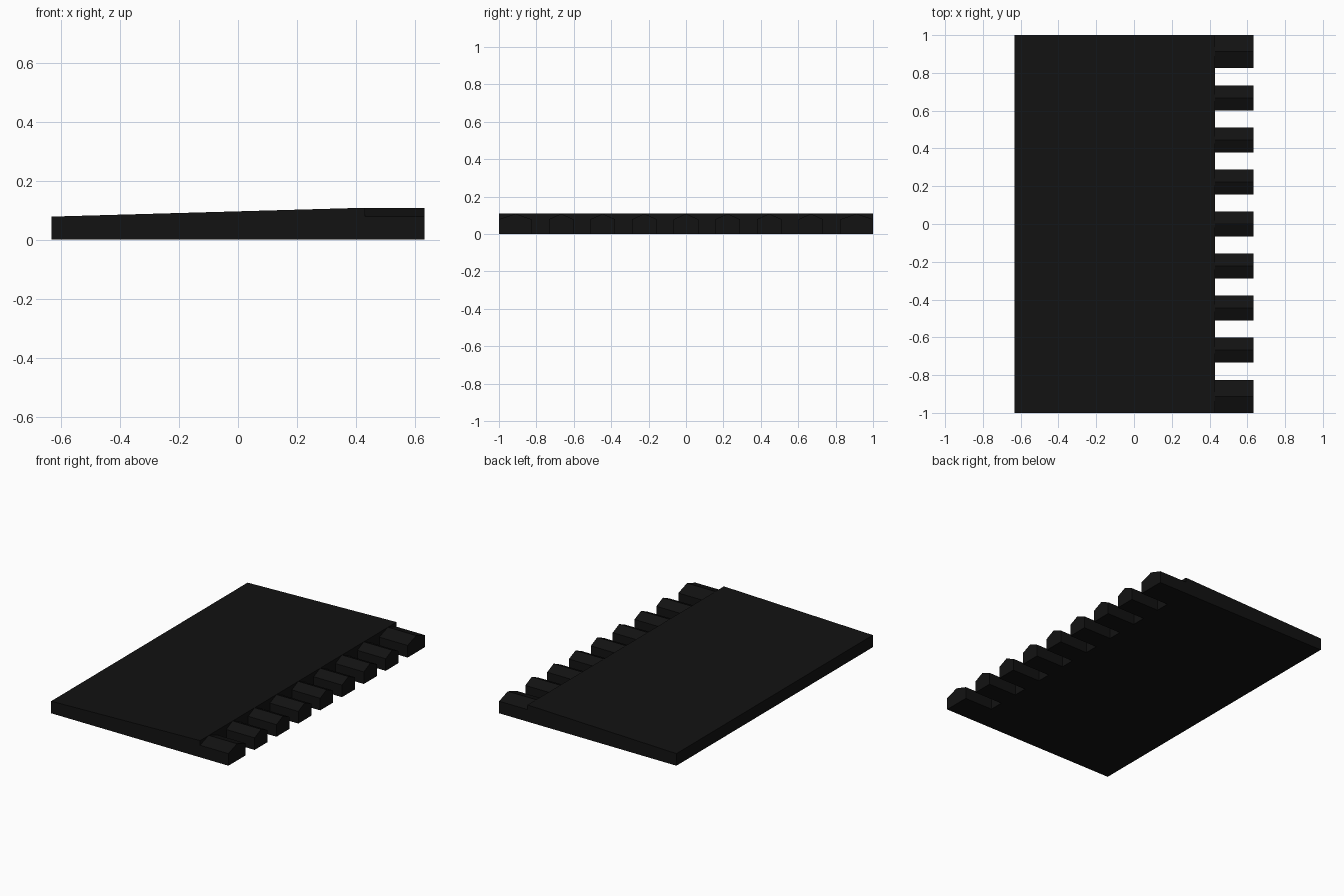
import bpy
import bmesh

if "Cube" in bpy.data.objects:
    bpy.data.objects.remove(bpy.data.objects["Cube"])

BACK_X, STEP_X, TIP_X = -0.632, 0.43, 0.632
EAVE_Z, TOP_Z = 0.078, 0.108
PITCH, HALF_TOOTH = 0.2225, 0.066

mat = bpy.data.materials.new("black_plastic")
mat.diffuse_color = (0.006, 0.006, 0.006, 1)
mat.use_nodes = True
mat.node_tree.nodes["Principled BSDF"].inputs["Base Color"].default_value = mat.diffuse_color


def prism(name, start, end):
    """Closed solid between two matching end profiles."""
    bm = bmesh.new()
    a = [bm.verts.new(p) for p in start]
    b = [bm.verts.new(p) for p in end]
    bm.faces.new(a)
    bm.faces.new(b[::-1])
    n = len(a)
    for i in range(n):
        j = (i + 1) % n
        bm.faces.new((a[i], b[i], b[j], a[j]))
    bmesh.ops.recalc_face_normals(bm, faces=bm.faces)
    mesh = bpy.data.meshes.new(name)
    bm.to_mesh(mesh)
    bm.free()
    mesh.materials.append(mat)
    obj = bpy.data.objects.new(name, mesh)
    bpy.context.collection.objects.link(obj)
    return obj


# Gently sloping ramp plate
side = [(BACK_X, 0), (STEP_X, 0), (STEP_X, TOP_Z), (BACK_X, EAVE_Z)]
prism("ramp_plate", [(x, -1, z) for x, z in side], [(x, 1, z) for x, z in side])


# Ridge-topped connector teeth along the high edge
def tooth(name, y0, y1):
    outline = [(y0, 0), (y1, 0), (y1, EAVE_Z), ((y0 + y1) / 2, TOP_Z), (y0, EAVE_Z)]
    prism(name, [(STEP_X, y, z) for y, z in outline],
          [(TIP_X, y, z) for y, z in outline])


for k in range(-3, 4):
    tooth(f"tooth_{k + 4}", k * PITCH - HALF_TOOTH, k * PITCH + HALF_TOOTH)

# Wider teeth at both ends
tooth("end_tooth_front", -1, -0.825)
tooth("end_tooth_back", 0.825, 1)
